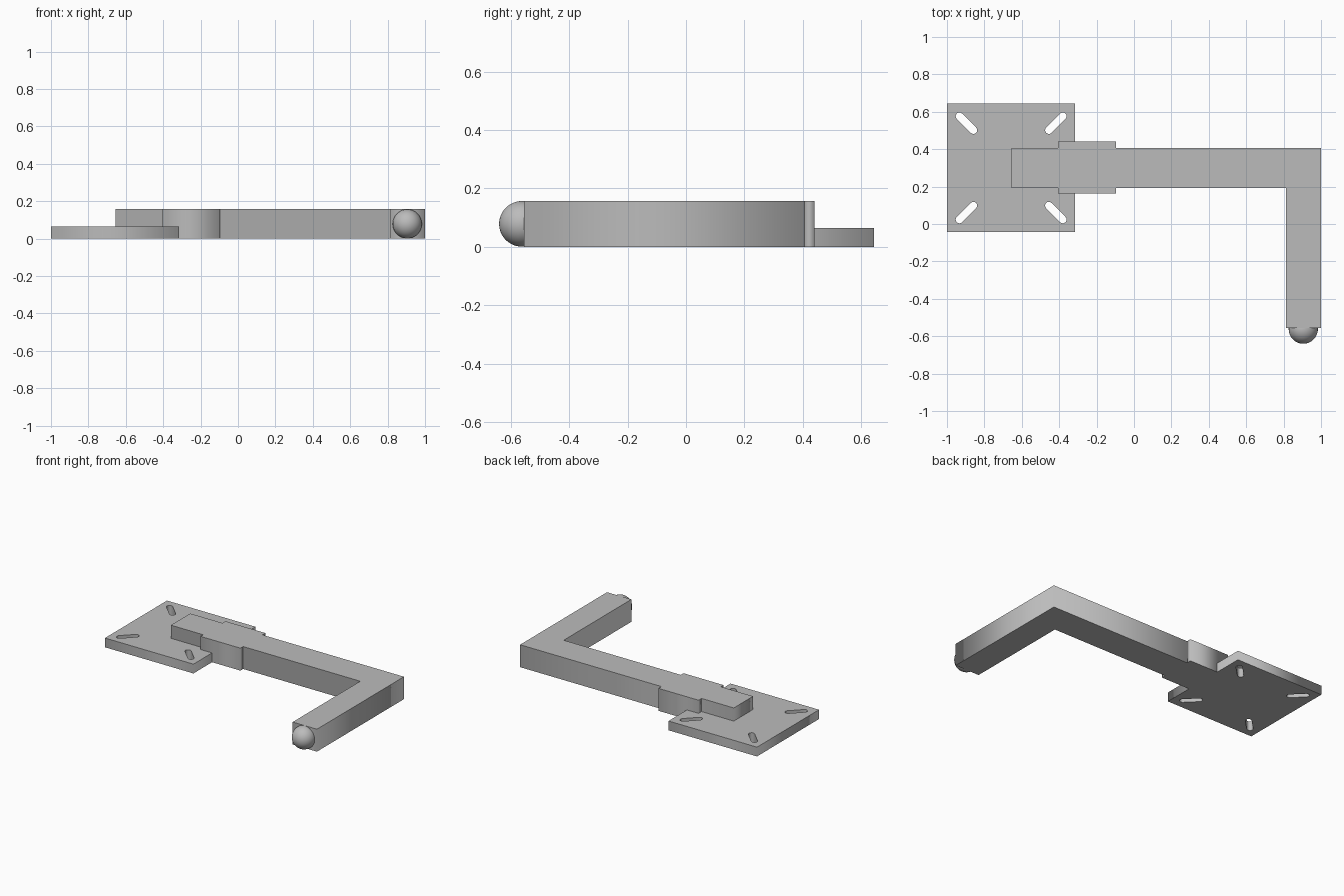
import bpy
from math import cos, sin, pi

cube = bpy.data.objects.get("Cube")
if cube:
    bpy.data.objects.remove(cube, do_unlink=True)

grey = bpy.data.materials.new("plain grey")
grey.use_nodes = True
GREY = (0.5, 0.5, 0.5, 1)
grey.diffuse_color = GREY
grey.node_tree.nodes["Principled BSDF"].inputs["Base Color"].default_value = GREY

HEIGHT = 0.157


def slab(name, outlines, z0, z1):
    """Solid from a flat outline; further outlines become holes."""
    curve = bpy.data.curves.new(name, 'CURVE')
    curve.dimensions = '2D'
    curve.fill_mode = 'BOTH'
    curve.extrude = (z1 - z0) / 2
    for outline in outlines:
        spline = curve.splines.new('POLY')
        spline.points.add(len(outline) - 1)
        for point, (x, y) in zip(spline.points, outline):
            point.co = (x, y, 0, 1)
        spline.use_cyclic_u = True
    obj = bpy.data.objects.new(name, curve)
    bpy.context.collection.objects.link(obj)
    obj.location.z = (z0 + z1) / 2
    bpy.ops.object.select_all(action='DESELECT')
    obj.select_set(True)
    bpy.context.view_layer.objects.active = obj
    bpy.ops.object.convert(target='MESH')
    obj = bpy.context.object
    obj.data.materials.clear()
    obj.data.materials.append(grey)
    bpy.ops.object.mode_set(mode='EDIT')
    bpy.ops.mesh.select_all(action='SELECT')
    bpy.ops.mesh.remove_doubles(threshold=0.0001)
    bpy.ops.mesh.normals_make_consistent(inside=False)
    bpy.ops.object.mode_set(mode='OBJECT')
    return obj


def rect(x0, x1, y0, y1):
    return [(x0, y0), (x1, y0), (x1, y1), (x0, y1)]


def slot(cx, cy, angle, half=0.053, r=0.02, steps=8):
    """Rounded slot outline, pointing along the angle."""
    points = []
    for end, start in ((1, -pi / 2), (-1, pi / 2)):
        for i in range(steps + 1):
            a = start + pi * i / steps
            u, v = end * half + r * cos(a), r * sin(a)
            points.append((cx + u * cos(angle) - v * sin(angle),
                           cy + u * sin(angle) + v * cos(angle)))
    return points


# Mounting plate with a diagonal slot in each corner
px, py, reach = -0.657, 0.3, 0.239
slots = [slot(px + sx * reach, py + sy * reach, sx * sy * pi / 4)
         for sx in (-1, 1) for sy in (-1, 1)]
slab("mounting_plate", [rect(-1, -0.315, -0.043, 0.643)] + slots, 0, 0.065)

# L-shaped arm
slab("arm", [[(-0.655, 0.193), (0.812, 0.193), (0.812, -0.555),
              (1, -0.555), (1, 0.407), (-0.655, 0.407)]], 0, HEIGHT)

# Reinforcing cheeks on both sides of the arm
for name, y0, y1 in (("front_cheek", 0.163, 0.193), ("back_cheek", 0.407, 0.44)):
    slab(name, [rect(-0.405, -0.095, y0, y1)], 0, HEIGHT)

# Ball at the free end
bpy.ops.mesh.primitive_uv_sphere_add(segments=48, ring_count=24, radius=0.078,
                                     location=(0.905, -0.562, HEIGHT / 2))
ball = bpy.context.object
ball.name = "end_ball"
ball.data.materials.append(grey)
bpy.ops.object.shade_smooth()
